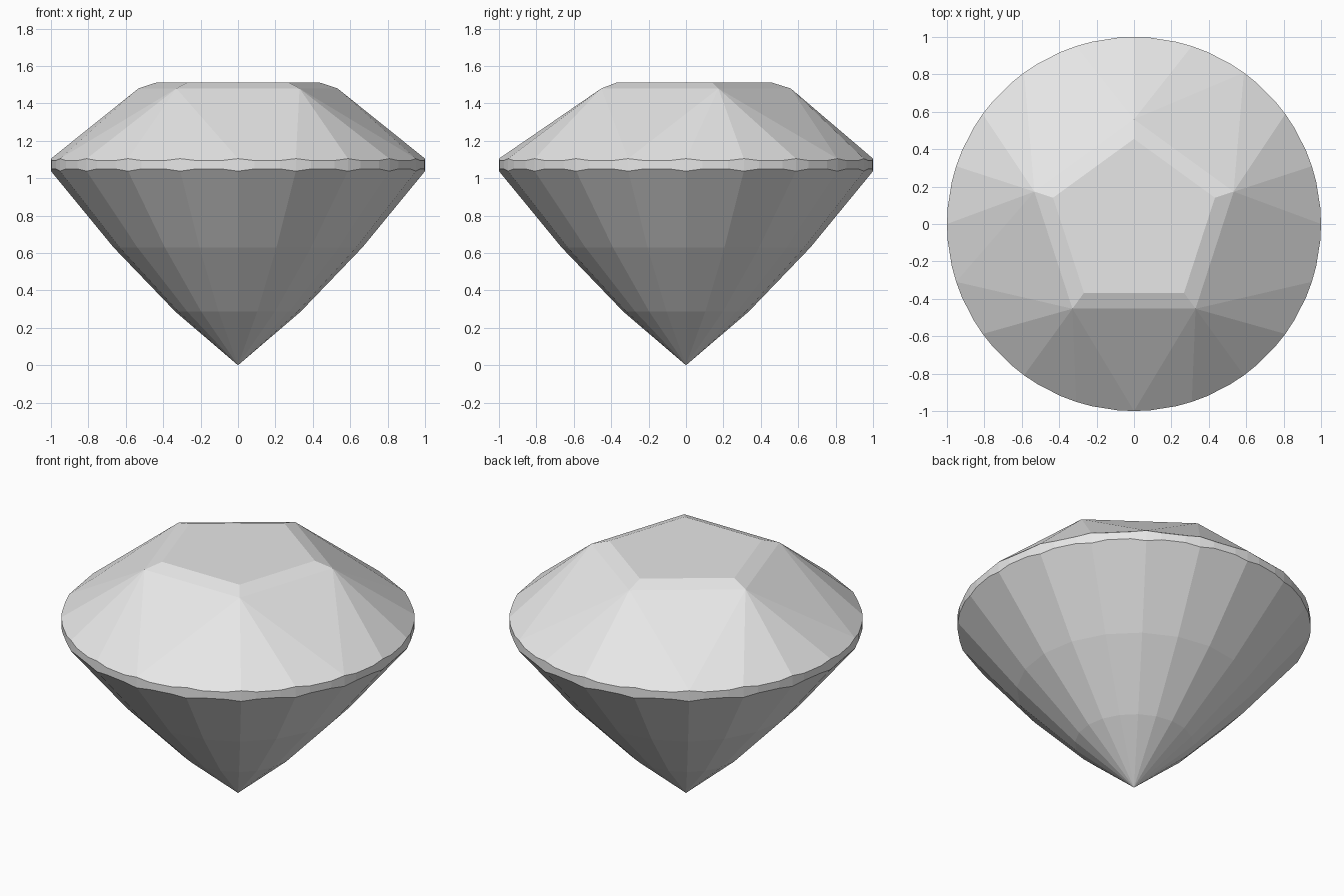
import bpy
import bmesh
from math import sin, cos, radians

# Remove the default cube
if "Cube" in bpy.data.objects:
    bpy.data.objects.remove(bpy.data.objects["Cube"], do_unlink=True)

# Single stone colour
grey = bpy.data.materials.new("light_grey_stone")
grey.use_nodes = True
colour = (0.8, 0.8, 0.8, 1)
grey.diffuse_color = colour
grey.node_tree.nodes["Principled BSDF"].inputs["Base Color"].default_value = colour

SECTORS = 20
STEP = 360 / SECTORS
TIP = 5          # angle from a facet edge to the flat of the scallop

bm = bmesh.new()


def ring(radius, height, angles):
    return [bm.verts.new((radius * cos(radians(a)), radius * sin(radians(a)), height))
            for a in angles]


def girdle(peak, flat):
    """Scalloped edge: each sector holds a tip and two flat points."""
    verts = []
    for k in range(SECTORS):
        a = k * STEP
        verts += ring(1, peak, [a]) + ring(1, flat, [a + TIP, a + STEP - TIP])
    return verts


def band(upper, lower):
    n = len(upper)
    for i in range(n):
        j = (i + 1) % n
        bm.faces.new((upper[i], lower[i], lower[j], upper[j]))


def sector_edge(edge, k):
    """The four girdle points along one sector."""
    return [edge[(3 * k + i) % len(edge)] for i in range(4)]


# Girdle
top_edge = girdle(1.105, 1.095)
bottom_edge = girdle(1.038, 1.05)
band(top_edge, bottom_edge)

# Table and its bevel
corners = [18 + 72 * i for i in range(5)]
table = ring(0.455, 1.513, corners)
bezel = ring(0.56, 1.48, corners)
bm.faces.new(table)
band(table, bezel)

# Crown: four facets fan out from each corner, one triangle joins two corners
for i, corner in enumerate(bezel):
    first = 4 * i - 1
    for k in range(first, first + 4):
        bm.faces.new([corner] + sector_edge(top_edge, k))
    shared = top_edge[(3 * (first + 4)) % len(top_edge)]
    bm.faces.new((corner, shared, bezel[(i + 1) % 5]))

# Pavilion: three tiers of facets down to the point
steps = [k * STEP for k in range(SECTORS)]
middle = ring(0.665, 0.63, steps)
lower = ring(0.335, 0.287, steps)
point = bm.verts.new((0, 0, 0))
for k in range(SECTORS):
    n = (k + 1) % SECTORS
    bm.faces.new(sector_edge(bottom_edge, k) + [middle[n], middle[k]])
    bm.faces.new((lower[k], lower[n], point))
band(middle, lower)

bmesh.ops.recalc_face_normals(bm, faces=bm.faces)
mesh = bpy.data.meshes.new("gemstone")
bm.to_mesh(mesh)
bm.free()
mesh.materials.append(grey)
gem = bpy.data.objects.new("gemstone", mesh)
bpy.context.collection.objects.link(gem)
